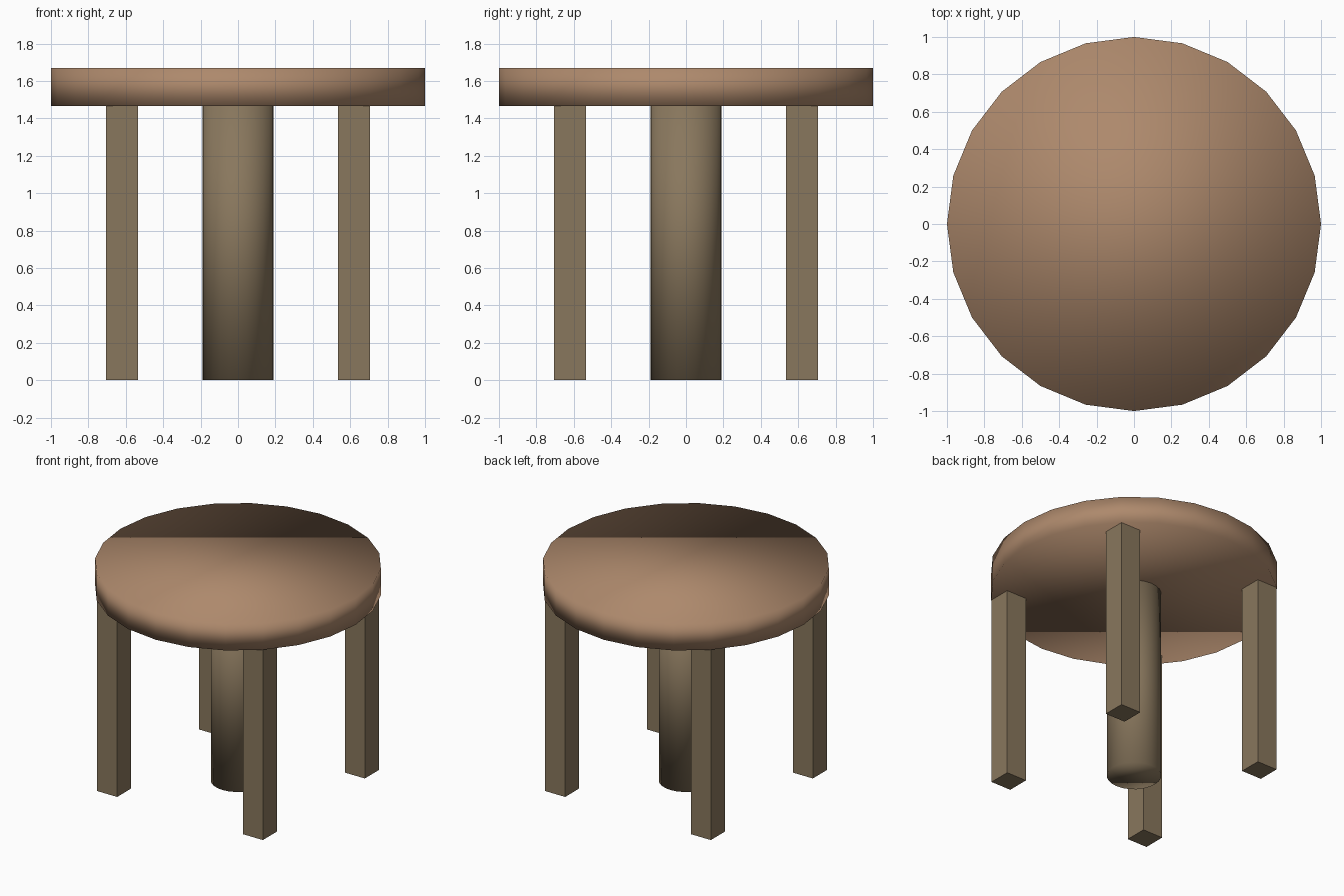
import bpy

cube = bpy.data.objects.get("Cube")
if cube:
    bpy.data.objects.remove(cube, do_unlink=True)


def material(name, rgb):
    mat = bpy.data.materials.new(name)
    mat.use_nodes = True
    color = (*rgb, 1)
    mat.diffuse_color = color
    mat.node_tree.nodes["Principled BSDF"].inputs["Base Color"].default_value = color
    return mat


def finish(name, mat):
    obj = bpy.context.object
    obj.name = name
    obj.data.materials.append(mat)
    return obj


def disc(name, radius, bottom, top, mat):
    bpy.ops.mesh.primitive_cylinder_add(
        vertices=24, radius=radius, depth=top - bottom,
        location=(0, 0, (bottom + top) / 2))
    # Soft shading runs over the rim
    bpy.ops.object.shade_smooth()
    return finish(name, mat)


def leg(name, x, y, mat):
    bpy.ops.mesh.primitive_cube_add(size=1, location=(x, y, LEG_TOP / 2))
    obj = finish(name, mat)
    obj.scale = (LEG_WIDTH, LEG_WIDTH, LEG_TOP)
    bpy.ops.object.transform_apply(location=False, rotation=False, scale=True)
    return obj


LEG_TOP = 1.505
LEG_WIDTH = 0.17
LEG_OFFSET = 0.62

light_wood = material("light wood", (0.42, 0.25, 0.15))
dark_wood = material("dark wood", (0.25, 0.185, 0.11))

# Round top and central column
disc("table_top", 1.0, 1.465, 1.67, light_wood)
disc("central_column", 0.19, 0, LEG_TOP, dark_wood)

# Four square legs
for side, sx in (("left", 1), ("right", -1)):
    for end, sy in (("front", -1), ("back", 1)):
        leg(f"{end}_{side}_leg", sx * LEG_OFFSET, sy * LEG_OFFSET, dark_wood)
